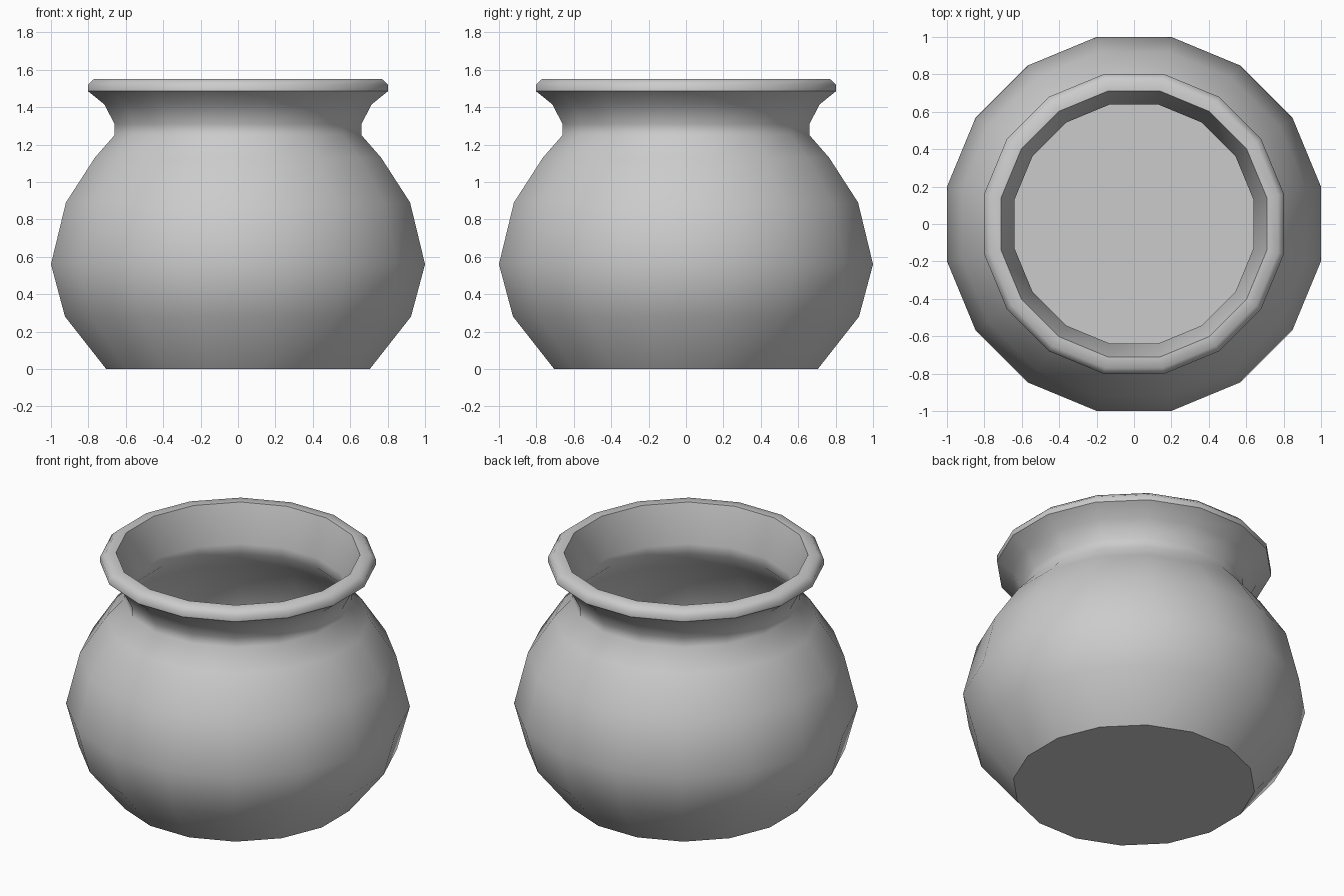
import bpy, bmesh
from math import cos, sin, pi, radians

if "Cube" in bpy.data.objects:
    bpy.data.objects.remove(bpy.data.objects["Cube"])

SIDES = 16
# (flat-to-centre distance, height), outside bottom -> rim -> inside floor
PROFILE = [
    (0.705, 0.0), (0.925, 0.28), (1.0, 0.56), (0.92, 0.89), (0.765, 1.13),
    (0.66, 1.25), (0.66, 1.31), (0.715, 1.415),              # neck
    (0.802, 1.485), (0.802, 1.52), (0.77, 1.55), (0.71, 1.55),  # rim
    (0.64, 1.31), (0.64, 1.245), (0.745, 1.12),             # inner neck
    (0.895, 0.88), (0.975, 0.56), (0.90, 0.29), (0.69, 0.03),
]


def lathe(name, profile, sides):
    """Revolve a profile so that flat sides face the axes, capping both ends."""
    bm = bmesh.new()
    rings = []
    for apothem, z in profile:
        r = apothem / cos(pi / sides)
        rings.append([bm.verts.new((r * cos((i + 0.5) * 2 * pi / sides),
                                    r * sin((i + 0.5) * 2 * pi / sides), z))
                      for i in range(sides)])
    for a, b in zip(rings, rings[1:]):
        for i in range(sides):
            j = (i + 1) % sides
            bm.faces.new((a[i], a[j], b[j], b[i]))
    bm.faces.new(rings[0][::-1])
    bm.faces.new(rings[-1])
    mesh = bpy.data.meshes.new(name)
    bm.to_mesh(mesh)
    bm.free()
    obj = bpy.data.objects.new(name, mesh)
    bpy.context.collection.objects.link(obj)
    return obj


# Hollow pot with flared rim
pot = lathe("pot", PROFILE, SIDES)
bpy.context.view_layer.objects.active = pot
pot.select_set(True)
bpy.ops.object.shade_smooth_by_angle(angle=radians(50))
